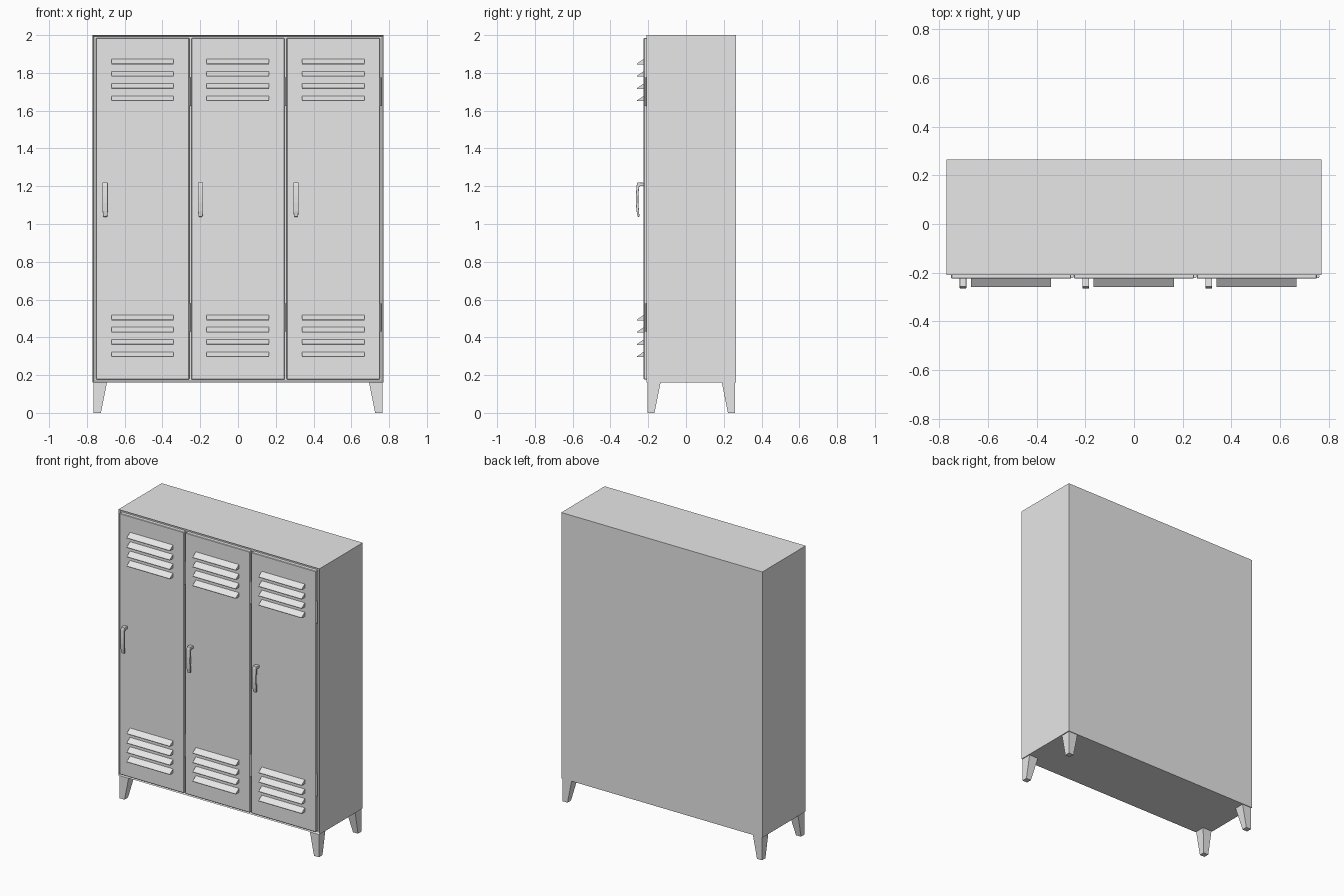
import bpy, bmesh
from mathutils import Vector

cube = bpy.data.objects.get("Cube")
if cube:
    bpy.data.objects.remove(cube, do_unlink=True)

GREY = (0.8, 0.8, 0.8, 1)
metal = bpy.data.materials.new("grey_metal")
metal.use_nodes = True
metal.diffuse_color = GREY
metal.node_tree.nodes["Principled BSDF"].inputs["Base Color"].default_value = GREY


def finish(name, bm):
    bmesh.ops.recalc_face_normals(bm, faces=bm.faces)
    mesh = bpy.data.meshes.new(name)
    bm.to_mesh(mesh)
    bm.free()
    mesh.materials.append(metal)
    ob = bpy.data.objects.new(name, mesh)
    bpy.context.collection.objects.link(ob)
    return ob


def add_box(bm, lo, hi):
    lo, hi = Vector(lo), Vector(hi)
    verts = bmesh.ops.create_cube(bm, size=1)["verts"]
    for v in verts:
        v.co = (lo + hi) / 2 + v.co * (hi - lo)
    return verts


def add_prism(bm, profile, x0, x1):
    """Extrude a (y, z) profile along x."""
    face = bm.faces.new([bm.verts.new((x0, y, z)) for y, z in profile])
    out = bmesh.ops.extrude_face_region(bm, geom=[face])["geom"]
    for v in out:
        if isinstance(v, bmesh.types.BMVert):
            v.co.x = x1


# Cabinet with a shallow recess for the doors
W, FRONT, BACK, BASE = 0.77, -0.21, 0.265, 0.16
bm = bmesh.new()
add_box(bm, (-W, FRONT, BASE), (W, BACK, 2))
bm.normal_update()
front = min(bm.faces, key=lambda f: f.calc_center_median().y)
bmesh.ops.inset_region(bm, faces=[front], thickness=0.011)
for v in front.verts:
    v.co.y += 0.015
finish("cabinet", bm)

# Tapered corner legs, flush on their outer sides
for sx, xn in ((-1, "right"), (1, "left")):
    for sy, yn in ((-1, "front"), (1, "back")):
        bm = bmesh.new()
        cx, cy = sx * 0.764, 0.0275 + sy * 0.2325
        for v in add_box(bm, (0, 0, 0), (1, 1, BASE)):
            size = 0.07 if v.co.z > 0.1 else 0.038
            v.co.x = cx - sx * size * v.co.x
            v.co.y = cy - sy * size * v.co.y
        finish(f"{yn}_{xn}_leg", bm)

DOOR_Y = -0.224
for i, side in enumerate(("right", "middle", "left")):
    cx = (i - 1) * 0.505

    # Door panel
    bm = bmesh.new()
    add_box(bm, (cx - 0.247, DOOR_Y, 0.177), (cx + 0.247, FRONT + 0.015, 1.984))
    door = finish(f"{side}_door", bm)
    bevel = door.modifiers.new("edge", "BEVEL")
    bevel.width = 0.003
    bevel.segments = 1

    # Vent louvres, two groups of four
    bm = bmesh.new()
    for start in (0.295, 1.65):
        for k in range(4):
            z = start + k * 0.065
            add_prism(bm, [(DOOR_Y + 0.002, z), (-0.26, z), (-0.26, z + 0.004),
                           (DOOR_Y + 0.002, z + 0.03)], cx - 0.166, cx + 0.164)
    finish(f"{side}_louvres", bm)

    # Hinge barrels
    bm = bmesh.new()
    for z in (0.505, 1.7):
        out = bmesh.ops.create_cone(bm, cap_ends=True, segments=10, radius1=0.008,
                                    radius2=0.008, depth=0.15)["verts"]
        bmesh.ops.translate(bm, verts=out, vec=(cx + 0.25, -0.215, z))
    finish(f"{side}_hinges", bm)

    # Bowed handle hanging from a short stem
    hx = cx - 0.198
    bm = bmesh.new()
    add_prism(bm, [(DOOR_Y + 0.002, 1.2), (DOOR_Y + 0.002, 1.218), (-0.258, 1.22),
                   (-0.262, 1.2), (-0.265, 1.15), (-0.265, 1.11), (-0.262, 1.07),
                   (-0.256, 1.038), (-0.246, 1.038), (-0.249, 1.07), (-0.252, 1.11),
                   (-0.252, 1.15), (-0.249, 1.19), (-0.246, 1.2)],
              hx - 0.014, hx + 0.014)
    for v in bm.verts:
        if v.co.z < 1.06:
            v.co.x = hx + (v.co.x - hx) * 0.75
    handle = finish(f"{side}_handle", bm)
    bevel = handle.modifiers.new("round", "BEVEL")
    bevel.width = 0.003
    bevel.segments = 2
